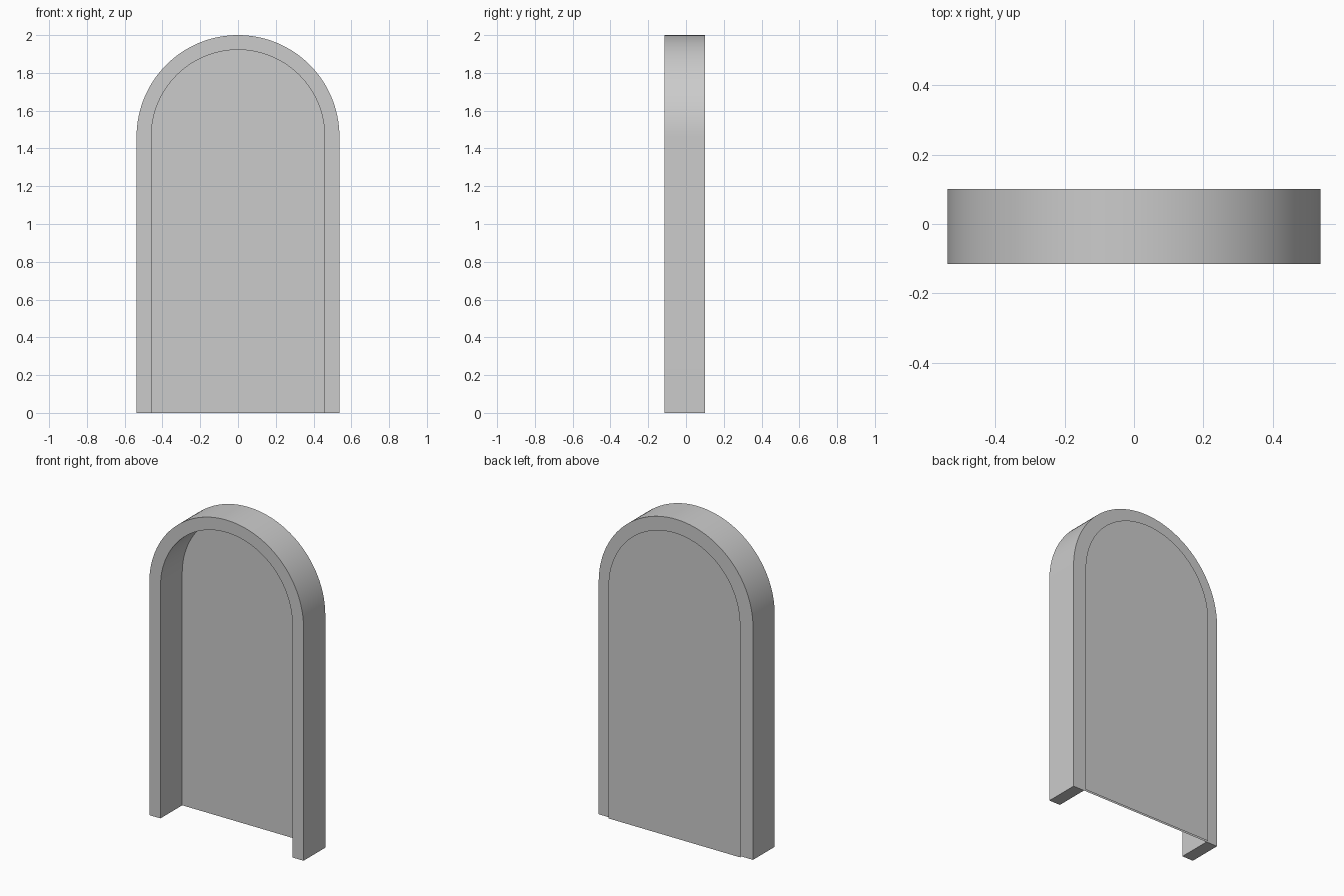
import bpy, bmesh, math

cube = bpy.data.objects.get("Cube")
if cube:
    bpy.data.objects.remove(cube, do_unlink=True)

OUTER, INNER, SPRING = 0.537, 0.459, 1.463   # arch radii and height where the curve starts
FRONT, BACK, PLATE = -0.115, 0.101, 0.115    # depths along y
SEGMENTS = 64

grey = bpy.data.materials.new("plain grey")
grey.use_nodes = True
colour = (0.6, 0.6, 0.6, 1.0)
grey.diffuse_color = colour
grey.node_tree.nodes["Principled BSDF"].inputs["Base Color"].default_value = colour


def arch(bm, radius, y):
    """Vertices of an upright round-topped outline, open at the bottom."""
    pts = [(radius, 0.0)]
    for i in range(SEGMENTS + 1):
        a = math.pi * i / SEGMENTS
        pts.append((radius * math.cos(a), SPRING + radius * math.sin(a)))
    pts.append((-radius, 0.0))
    return [bm.verts.new((x, y, z)) for x, z in pts]


def finish(bm, name):
    mesh = bpy.data.meshes.new(name)
    bm.to_mesh(mesh)
    bm.free()
    mesh.materials.append(grey)
    obj = bpy.data.objects.new(name, mesh)
    bpy.context.collection.objects.link(obj)
    bpy.ops.object.select_all(action='DESELECT')
    obj.select_set(True)
    bpy.context.view_layer.objects.active = obj
    bpy.ops.object.shade_smooth_by_angle(angle=math.radians(30))
    return obj


# Arched frame: a rectangular section swept along the outline
bm = bmesh.new()
rails = [arch(bm, OUTER, FRONT), arch(bm, OUTER, BACK),
         arch(bm, INNER, BACK), arch(bm, INNER, FRONT)]
for k in range(4):
    a, b = rails[k], rails[(k + 1) % 4]
    for i in range(len(a) - 1):
        bm.faces.new((a[i], b[i], b[i + 1], a[i + 1]))
for end in (0, -1):
    bm.faces.new([rail[end] for rail in rails])
bmesh.ops.recalc_face_normals(bm, faces=bm.faces)
finish(bm, "arch_frame")

# Sheet closing the back of the frame, and a second sheet just behind it
for name, y, front_facing in (("inner_panel", BACK, True), ("back_panel", PLATE, False)):
    bm = bmesh.new()
    face = bm.faces.new(arch(bm, INNER, y))
    face.normal_update()
    if (face.normal.y < 0) != front_facing:
        face.normal_flip()
    finish(bm, name)
